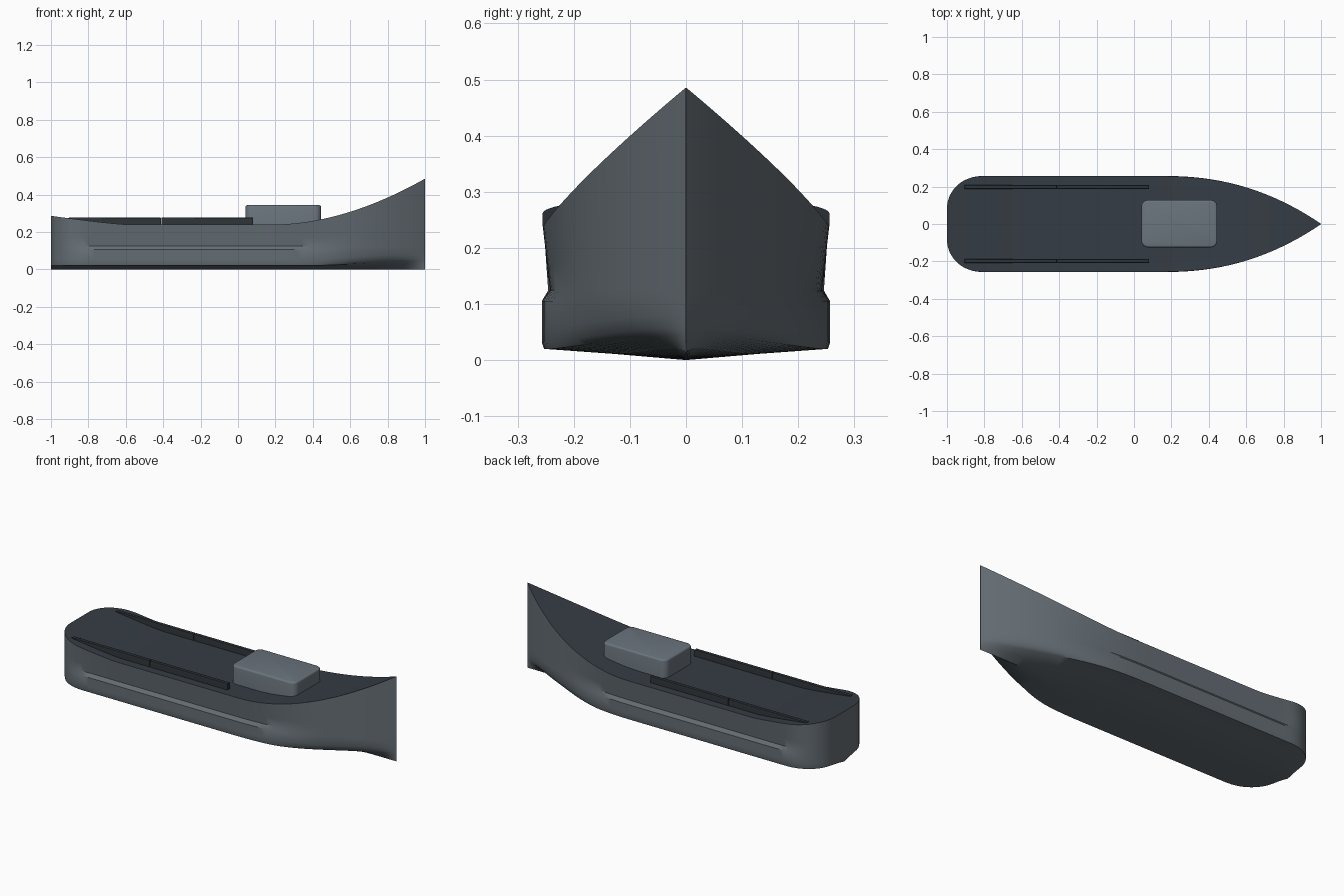
import bpy, bmesh, math

cube = bpy.data.objects.get("Cube")
if cube:
    bpy.data.objects.remove(cube)


def material(name, rgb):
    m = bpy.data.materials.new(name)
    m.use_nodes = True
    m.diffuse_color = (*rgb, 1)
    m.node_tree.nodes["Principled BSDF"].inputs["Base Color"].default_value = (*rgb, 1)
    return m


hull_grey = material("hull grey", (0.13, 0.155, 0.175))
deck_dark = material("deck slate", (0.036, 0.046, 0.059))
rail_dark = material("rail charcoal", (0.026, 0.033, 0.038))
cabin_grey = material("cabin grey", (0.145, 0.175, 0.205))


def ramp(x, a, b):
    t = min(max((x - a) / (b - a), 0), 1)
    return t * t * (3 - 2 * t)


def half_width(x):
    if x < -0.8:                       # rounded stern corners
        u = (-0.8 - x) / 0.2
        return 0.082 + 0.175 * math.sqrt(max(0, 1 - u ** 2.2))
    u = max(0, (x - 0.15) / 0.85)      # long taper to the stem
    return 0.001 + 0.256 * (1 - u ** 2.25)


def sheer(x):
    bow = max(0, (x - 0.2) / 0.8)
    stern = max(0, (-0.6 - x) / 0.4)
    return 0.24 + 0.245 * bow ** 1.85 + 0.046 * stern ** 1.2


def section(x):
    """Half section from keel to deck edge."""
    w, s = half_width(x), sheer(x)
    fine = ramp(x, 0.35, 1)
    groove = 0.015 * ramp(x, -0.95, -0.75) * (1 - ramp(x, 0.25, 0.7))
    low = w * (1 - 0.3 * fine)
    chine = 0.02 + 0.025 * fine
    pts = [(0, 0.0), (low * 0.5, chine * 0.55), (low * 0.985, chine),
           (w * (1 - 0.15 * fine), chine + 0.012), (w * (1 - 0.06 * fine), chine + 0.035),
           (w, 0.105), (w - groove, 0.124)]
    for k in (0.35, 0.7, 1):
        pts.append((w - groove * (1 - 0.9 * k), 0.124 + (s - 0.124) * k))
    return pts


# Hull and deck: stations clustered at the ends, lofted with a deck strip
stations = [-math.cos(math.pi * i / 72) for i in range(73)]
bm = bmesh.new()
rings = []
for x in stations:
    half = section(x)
    loop = half + [(-y, z) for y, z in reversed(half[1:])]
    rings.append([bm.verts.new((x, y, z)) for y, z in loop])
count = len(rings[0])
edge = len(section(0)) - 1
for a, b in zip(rings, rings[1:]):
    for i in range(count):
        j = (i + 1) % count
        face = bm.faces.new((a[i], b[i], b[j], a[j]))
        face.material_index = int(i == edge)
bm.faces.new(rings[0])
bm.faces.new(rings[-1][::-1])
bmesh.ops.recalc_face_normals(bm, faces=bm.faces)
mesh = bpy.data.meshes.new("hull")
bm.to_mesh(mesh)
bm.free()
mesh.materials.append(hull_grey)
mesh.materials.append(deck_dark)
hull = bpy.data.objects.new("hull", mesh)
bpy.context.collection.objects.link(hull)
bpy.context.view_layer.objects.active = hull
hull.select_set(True)
bpy.ops.object.shade_smooth_by_angle(angle=math.radians(35))


def box(name, low, high, mat, corner, rim):
    """Box with rounded upright corners and a softened rim."""
    bm = bmesh.new()
    bmesh.ops.create_cube(bm, size=1)
    for v in bm.verts:
        v.co = [(a + b) / 2 + c * (b - a) for a, b, c in zip(low, high, v.co)]
    if corner:
        upright = [e for e in bm.edges if abs(e.verts[0].co.z - e.verts[1].co.z) > 0.01]
        bmesh.ops.bevel(bm, geom=upright, offset=corner, segments=6, profile=0.5, affect='EDGES')
    top = [e for e in bm.edges if all(v.co.z > high[2] - 0.001 for v in e.verts)]
    bmesh.ops.bevel(bm, geom=top, offset=rim, segments=3, profile=0.5, affect='EDGES')
    mesh = bpy.data.meshes.new(name)
    bm.to_mesh(mesh)
    bm.free()
    mesh.materials.append(mat)
    ob = bpy.data.objects.new(name, mesh)
    bpy.context.collection.objects.link(ob)
    bpy.ops.object.select_all(action='DESELECT')
    ob.select_set(True)
    bpy.context.view_layer.objects.active = ob
    bpy.ops.object.shade_smooth_by_angle(angle=math.radians(35))


# Cabin block
box("cabin", (0.04, -0.125, 0.2), (0.445, 0.128, 0.343), cabin_grey, 0.035, 0.01)

# Deck rails, two lengths on each side
for side, y in (("left", 0.198), ("right", -0.198)):
    for part, x0, x1 in (("aft", -0.905, -0.413), ("fore", -0.41, 0.08)):
        box(f"{side}_{part}_rail", (x0, y - 0.01, 0.225), (x1, y + 0.01, 0.277), rail_dark, 0, 0.003)
